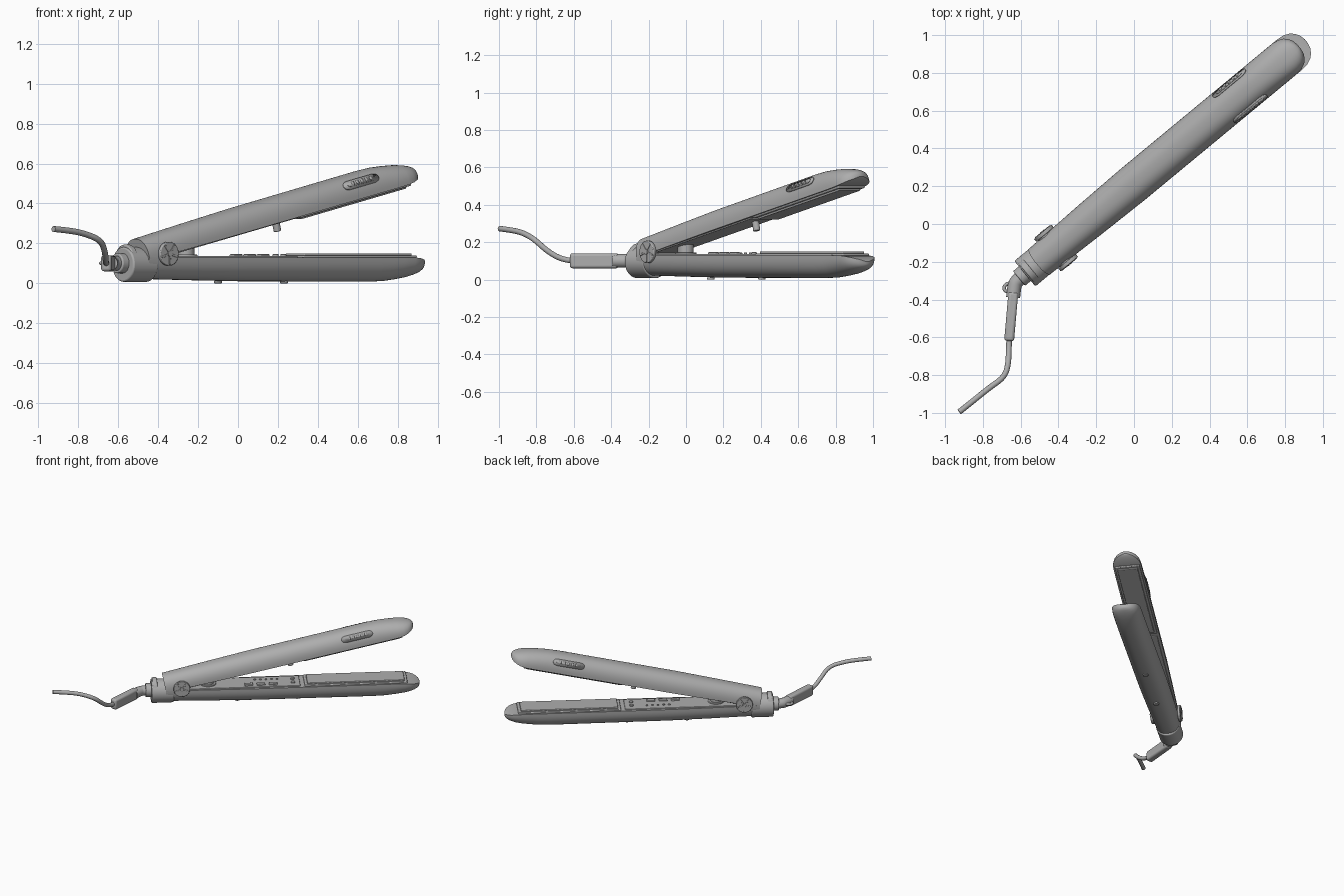
import bpy, bmesh
from math import radians, sin, cos, pi, sqrt
from mathutils import Matrix, Vector

if "Cube" in bpy.data.objects:
    bpy.data.objects.remove(bpy.data.objects["Cube"])

grey = bpy.data.materials.new("plain_grey")
grey.use_nodes = True
grey.diffuse_color = (0.42, 0.42, 0.42, 1)
grey.node_tree.nodes["Principled BSDF"].inputs["Base Color"].default_value = (0.42, 0.42, 0.42, 1)

T, R = Matrix.Translation, Matrix.Rotation
body = T((0, 0.215, 0)) @ R(radians(39.6), 4, 'Z')
lower = body @ T((0, 0, 0.13)) @ R(pi, 4, 'X')
upper = body @ T((0, 0, 0.262)) @ R(radians(-12.7), 4, 'Y') @ T((-0.012, 0, 0))
parts = []


def finish(name, bm, matrix, bevel=0):
    bmesh.ops.recalc_face_normals(bm, faces=bm.faces)
    me = bpy.data.meshes.new(name)
    bm.to_mesh(me)
    bm.free()
    ob = bpy.data.objects.new(name, me)
    ob.matrix_world = matrix
    me.materials.append(grey)
    bpy.context.collection.objects.link(ob)
    if bevel:
        mod = ob.modifiers.new("bevel", 'BEVEL')
        mod.width, mod.segments, mod.limit_method = bevel, 3, 'ANGLE'
    parts.append(ob)
    return ob


def box(name, loc, size, matrix, bevel=0.004):
    bm = bmesh.new()
    bmesh.ops.create_cube(bm, size=1, matrix=T(loc) @ Matrix.Diagonal((*size, 1)))
    return finish(name, bm, matrix, bevel)


def cylinder(name, loc, radius, depth, axis, matrix, bevel=0.004, top=None):
    turn = {'X': R(pi / 2, 4, 'Y'), 'Y': R(pi / 2, 4, 'X'), 'Z': Matrix()}[axis]
    bm = bmesh.new()
    bmesh.ops.create_cone(bm, cap_ends=True, segments=40, radius1=radius,
                          radius2=top or radius, depth=depth, matrix=T(loc) @ turn)
    return finish(name, bm, matrix, bevel)


def tube(name, points, radius):
    cu = bpy.data.curves.new(name, 'CURVE')
    cu.dimensions, cu.bevel_depth, cu.bevel_resolution = '3D', radius, 5
    cu.use_fill_caps = True
    sp = cu.splines.new('NURBS')
    sp.points.add(len(points) - 1)
    for p, co in zip(sp.points, points):
        p.co = (*co, 1)
    sp.order_u, sp.use_endpoint_u, sp.resolution_u = 3, True, 10
    tmp = bpy.data.objects.new(name + "_path", cu)
    bpy.context.collection.objects.link(tmp)
    me = bpy.data.meshes.new_from_object(tmp.evaluated_get(bpy.context.evaluated_depsgraph_get()))
    bpy.data.objects.remove(tmp)
    bm = bmesh.new()
    bm.from_mesh(me)
    finish(name, bm, Matrix())


# arm stations: distance along the arm, half width, flat side height, dome height
STATIONS = [(-0.65, .088, 0, .108), (-0.3, .098, 0, .115), (0, .104, 0, .12),
            (0.85, .104, 0, .122), (0.93, .104, 0, .119), (1.0, .104, 0, .111),
            (1.07, .104, .001, .1), (1.11, .099, .005, .09), (1.14, .086, .011, .08),
            (1.16, .068, .017, .071), (1.175, .045, .023, .062), (1.183, .012, .033, .05)]


def section(station, a, grow=0):
    s, w, b, d = station
    c, k = cos(a), max(sin(a), 0)
    t = (w + grow) * abs(c) ** 0.83 * (1 if c > 0 else -1)
    return Vector((s, t, b + (d + grow - b) * k ** 0.83))


def arm(name, matrix):
    bm = bmesh.new()
    n = 28
    rings = [[bm.verts.new(section(st, pi * i / n)) for i in range(n + 1)] for st in STATIONS]
    for p, q in zip(rings, rings[1:]):
        for i in range(n + 1):
            j = (i + 1) % (n + 1)
            bm.faces.new((p[i], p[j], q[j], q[i]))
    bm.faces.new(rings[0])
    bm.faces.new(rings[-1])
    finish(name, bm, matrix)


def side_patch(name, s0, s1, a0, a1, side, grow, rounded):
    """Thin plate that follows the domed side of the upper arm."""
    bm = bmesh.new()
    rows = []
    for i in range(11):
        v = i / 10
        inset = rounded * (1 - sqrt(max(0, 1 - (2 * v - 1) ** 2)))
        a = radians(a0 + (a1 - a0) * v)
        a = a if side > 0 else pi - a
        rows.append([bm.verts.new(section((s, .104, 0, .122), a, grow))
                     for s in (s0 + inset, s1 - inset)])
    for p, q in zip(rows, rows[1:]):
        bm.faces.new((p[0], p[1], q[1], q[0]))
    ob = finish(name, bm, upper)
    mod = ob.modifiers.new("thickness", 'SOLIDIFY')
    mod.thickness, mod.offset = 0.006, 0


# the two arms with their heating plates
for label, m in (("lower", lower), ("upper", upper)):
    arm(label + "_arm", m)
    box(label + "_plate_frame", (0.72, 0, -0.003), (0.74, 0.184, 0.014), m, 0.006)
    box(label + "_heating_plate", (0.72, 0, -0.009), (0.70, 0.15, 0.022), m, 0.005)
    box(label + "_inner_panel", (-0.1, 0, -0.001), (0.84, 0.17, 0.012), m, 0.005)

# side vents on the upper arm
for side, label in ((-1, "right"), (1, "left")):
    side_patch(label + "_vent", 0.66, 0.89, 24, 50, side, 0.002, 0.03)
    side_patch(label + "_vent_inner", 0.685, 0.865, 30, 44, side, 0.006, 0.015)
    for i in range(5):
        s = 0.71 + i * 0.03
        side_patch(label + "_vent_bar", s, s + 0.016, 32, 42, side, 0.009, 0.002)

# controls on the lower arm
for i in range(3):
    box("button", (-0.05 + i * 0.088, 0.045, -0.008), (0.06, 0.034, 0.016), lower, 0.005)
for i in range(5):
    cylinder("indicator_light", (0.0 + i * 0.04, -0.035, -0.008), 0.008, 0.012, 'Z', lower, 0.002)
for t in (-0.03, 0.03):
    cylinder("small_knob", (0.27, t, -0.008), 0.015, 0.016, 'Z', lower)

# stop peg and spring post between the arms
cylinder("stop_peg", (0.262, 0, -0.028), 0.019, 0.06, 'Z', upper)
cylinder("spring_post", (-0.34, 0, 0.16), 0.043, 0.085, 'Z', body)
cylinder("spring_seat", (-0.34, 0, 0.138), 0.058, 0.014, 'Z', body)

# hinge with spoked caps
hs, hz = -0.536, 0.148
cylinder("hinge_barrel", (hs, 0, hz), 0.05, 0.19, 'Y', body)
for side in (-1, 1):
    cylinder("hinge_cap", (hs, side * 0.101, hz), 0.06, 0.02, 'Y', body)
    cylinder("hinge_pin", (hs, side * 0.112, hz), 0.014, 0.008, 'Y', body, 0.002)
    for i in range(5):
        spin = body @ T((hs, side * 0.111, hz)) @ R(2 * pi * i / 5 + 0.3, 4, 'Y')
        box("cap_spoke", (0.03, 0, 0), (0.046, 0.006, 0.01), spin, 0.002)

# rear hub and lock ring
cylinder("rear_hub", (-0.67, 0, 0.094), 0.087, 0.16, 'X', body, 0.008)
cylinder("lock_ring", (-0.725, 0, 0.122), 0.072, 0.035, 'X', body, 0.006)
cylinder("cord_socket", (-0.765, 0, 0.1), 0.05, 0.05, 'X', body, 0.006)

# cord elbow, sleeve, hanging loop and cord
tube("cord_elbow", [(-0.575, -0.26, 0.1), (-0.62, -0.30, 0.1), (-0.635, -0.33, 0.1),
                    (-0.64, -0.39, 0.1)], 0.037)
sleeve = T((-0.65, -0.49, 0.1)) @ R(radians(-5), 4, 'Z')
box("cord_sleeve", (0, 0, 0), (0.052, 0.26, 0.08), sleeve, 0.014)
tube("hanging_loop", [(-0.645, -0.31, 0.1), (-0.685, -0.315, 0.1), (-0.69, -0.36, 0.1),
                      (-0.65, -0.36, 0.1)], 0.009)
tube("cord", [(-0.66, -0.60, 0.1), (-0.663, -0.66, 0.105), (-0.665, -0.74, 0.15),
              (-0.685, -0.81, 0.215), (-0.77, -0.87, 0.25), (-0.85, -0.935, 0.265),
              (-0.925, -0.995, 0.272)], 0.015)

# small feet under the lower arm
for s in (-0.13, 0.3):
    cylinder("foot", (s, 0, 0.006), 0.02, 0.012, 'Z', body, 0.003)

bpy.ops.object.select_all(action='DESELECT')
for ob in parts:
    ob.select_set(True)
bpy.context.view_layer.objects.active = parts[0]
bpy.ops.object.shade_smooth_by_angle(angle=radians(35))
